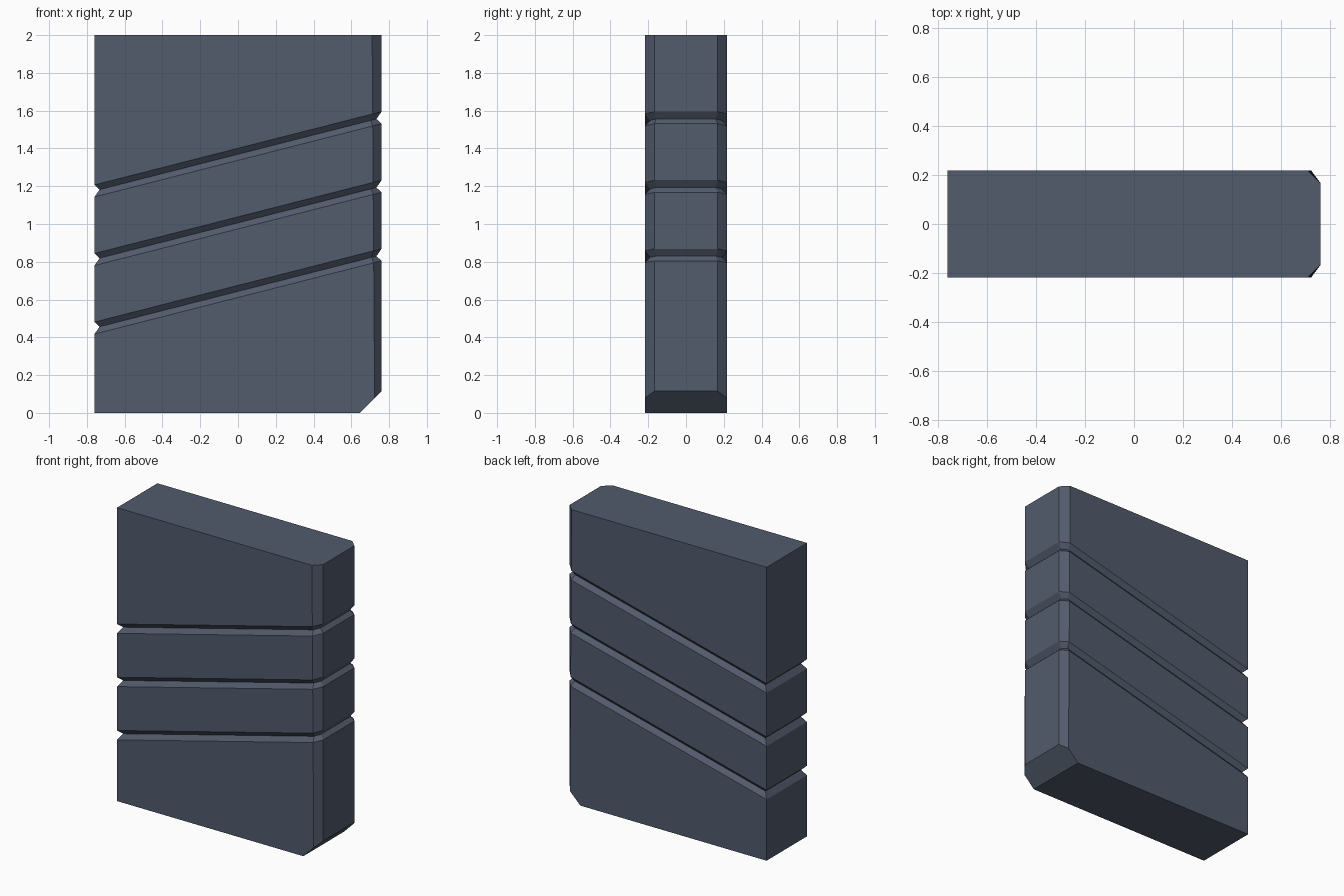
import bpy, bmesh
from mathutils import Vector

if "Cube" in bpy.data.objects:
    bpy.data.objects.remove(bpy.data.objects["Cube"])

HX, HY, H = 0.76, 0.2175, 2.0     # half width, half depth, height
SLOPE = 0.255                     # rise of the slanted grooves along x
HALF, DEPTH = 0.032, 0.027        # groove half height and depth
CENTRES = (0.643, 1.006, 1.369)   # groove heights at x = 0

mat = bpy.data.materials.new("slate grey")
mat.diffuse_color = (0.085, 0.105, 0.15, 1)
mat.use_nodes = True
mat.node_tree.nodes["Principled BSDF"].inputs["Base Color"].default_value = mat.diffuse_color


def ring(bm, base, slope, d):
    """Outline with two chamfered corners on +x, inset by d, on a slanted plane."""
    z_right = base + slope * HX
    cx = 0.724 - 0.007 * z_right - 0.41 * d
    cy = 0.168 - 0.41 * d
    x, y = HX - d, HY - d
    pts = [(-x, -y), (cx, -y), (x, -cy), (x, cy), (cx, y), (-x, y)]
    return [bm.verts.new((px, py, base + slope * px)) for px, py in pts]


# Stack of outlines: flat base, three V grooves, flat top
levels = [(0, 0, 0)]
for c in CENTRES:
    levels += [(c - HALF, SLOPE, 0), (c, SLOPE, DEPTH), (c + HALF, SLOPE, 0)]
levels.append((H, 0, 0))

bm = bmesh.new()
rings = [ring(bm, *lv) for lv in levels]
for a, b in zip(rings, rings[1:]):
    for i in range(6):
        j = (i + 1) % 6
        bm.faces.new((a[i], a[j], b[j], b[i]))
bm.faces.new(rings[0][::-1])
bm.faces.new(rings[-1])

# Cut the lower right edge at 45 degrees and close it
cut = bmesh.ops.bisect_plane(
    bm, geom=bm.verts[:] + bm.edges[:] + bm.faces[:], dist=1e-5,
    plane_co=Vector((0.645, 0, 0)), plane_no=Vector((1, 0, -1)), clear_outer=True)
edges = [e for e in cut["geom_cut"] if isinstance(e, bmesh.types.BMEdge)]
bmesh.ops.holes_fill(bm, edges=edges, sides=0)
bmesh.ops.recalc_face_normals(bm, faces=bm.faces[:])

mesh = bpy.data.meshes.new("grooved_block")
bm.to_mesh(mesh)
bm.free()
mesh.materials.append(mat)
bpy.context.collection.objects.link(bpy.data.objects.new("grooved_block", mesh))
